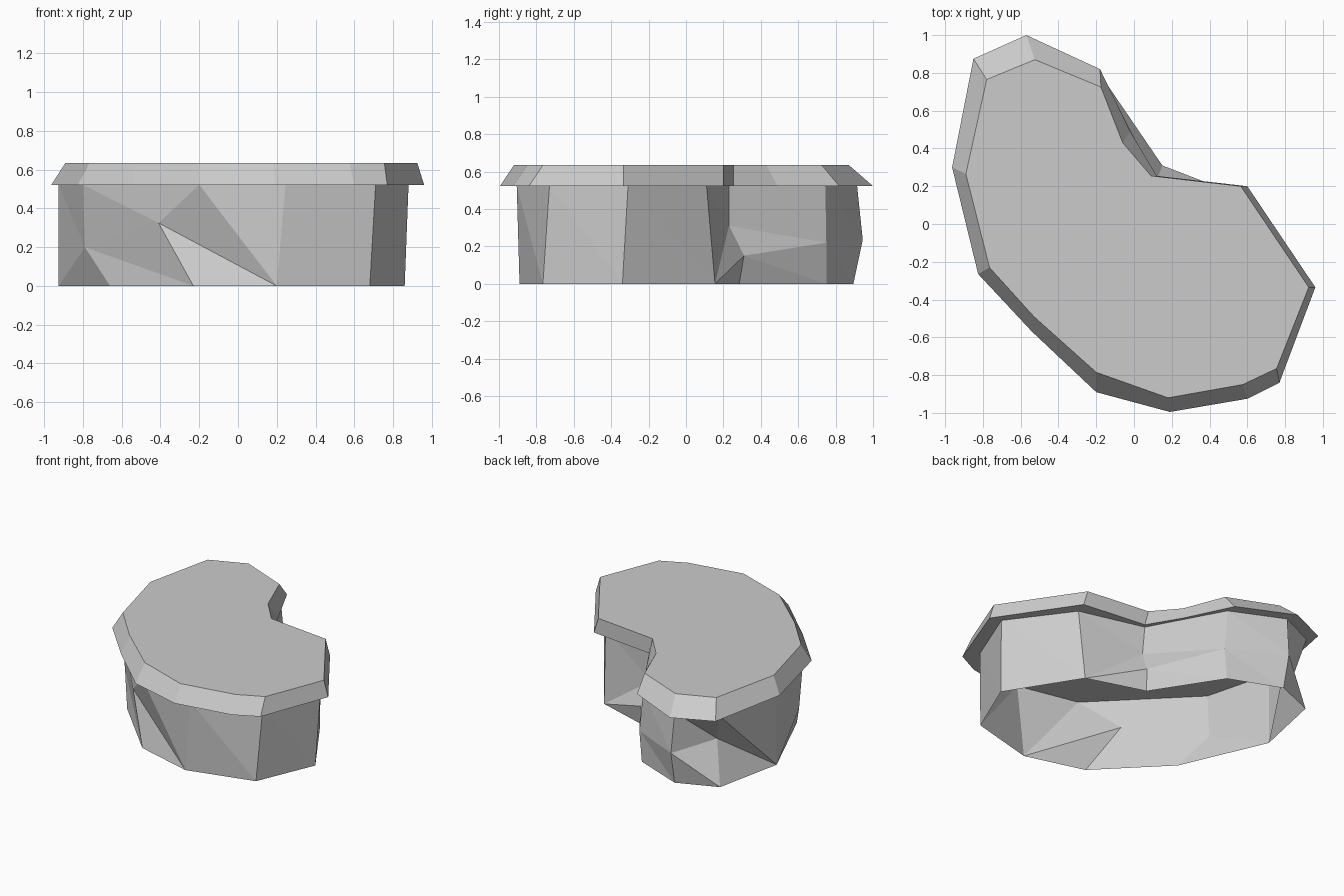
import bpy, bmesh

Z_TOP, Z_RIM = 0.635, 0.522

# Cap corners: outer lower rim xy, upper rim xy
cap_corners = [
    (-0.85, 0.875, -0.78, 0.765), (-0.57, 1.0, -0.525, 0.87),
    (-0.18, 0.82, -0.175, 0.725), (-0.02, 0.49, -0.06, 0.43),
    (0.12, 0.255, 0.09, 0.255), (0.6, 0.2, 0.565, 0.2),
    (0.96, -0.335, 0.925, -0.335), (0.77, -0.84, 0.755, -0.765),
    (0.6, -0.925, 0.575, -0.85), (0.19, -0.995, 0.18, -0.92),
    (-0.2, -0.89, -0.2, -0.785), (-0.54, -0.57, -0.53, -0.49),
    (-0.825, -0.265, -0.765, -0.23), (-0.963, 0.3, -0.89, 0.265),
]

# Wall edges: bottom xy, top xy, then any chipped points between them
wall_edges = [
    ((0.2, -0.89), (0.245, -0.905)),
    ((0.68, -0.765), (0.71, -0.73)),
    ((0.86, -0.34), (0.88, -0.31)),
    ((0.55, 0.155), (0.57, 0.11)),
    ((0.13, 0.285), (0.1, 0.23), (0.15, 0.31, 0.15), (0.12, 0.23, 0.31)),
    ((-0.17, 0.75), (-0.18, 0.745), (-0.15, 0.75, 0.22)),
    ((-0.535, 0.895), (-0.55, 0.915), (-0.54, 0.945, 0.235)),
    ((-0.82, 0.78), (-0.82, 0.79), (-0.72, 0.67, 0.285)),
    ((-0.925, 0.28), (-0.925, 0.28)),
    ((-0.66, -0.33), (-0.8, -0.2), (-0.79, -0.17, 0.2)),
    ((-0.23, -0.77), (-0.2, -0.81), (-0.41, -0.62, 0.325)),
]


def finish(bm, name):
    bmesh.ops.recalc_face_normals(bm, faces=bm.faces[:])
    mesh = bpy.data.meshes.new(name)
    bm.to_mesh(mesh)
    bm.free()
    obj = bpy.data.objects.new(name, mesh)
    bpy.context.collection.objects.link(obj)


def zip_faces(bm, a, b):
    """Join two upright chains of vertices with triangles, lowest first."""
    i = j = 0
    while i < len(a) - 1 or j < len(b) - 1:
        step_a = j == len(b) - 1 or (
            i < len(a) - 1 and a[i + 1].co.z <= b[j + 1].co.z)
        if step_a:
            bm.faces.new((a[i], b[j], a[i + 1]))
            i += 1
        else:
            bm.faces.new((a[i], b[j], b[j + 1]))
            j += 1


# Faceted wall, open underneath
bm = bmesh.new()
chains = [[bm.verts.new(p) for p in ((*bottom, 0), *chips, (*top, Z_RIM))]
          for bottom, top, *chips in wall_edges]
for k in range(len(chains)):
    zip_faces(bm, chains[k - 1], chains[k])
finish(bm, "rock_wall")

# Overhanging bevelled cap, closed underneath
bm = bmesh.new()
rim = [bm.verts.new((c[0], c[1], Z_RIM)) for c in cap_corners]
top = [bm.verts.new((c[2], c[3], Z_TOP)) for c in cap_corners]
for k in range(len(rim)):
    bm.faces.new((rim[k - 1], rim[k], top[k], top[k - 1]))
bm.faces.new(top)
bm.faces.new(rim)
finish(bm, "rock_cap")
